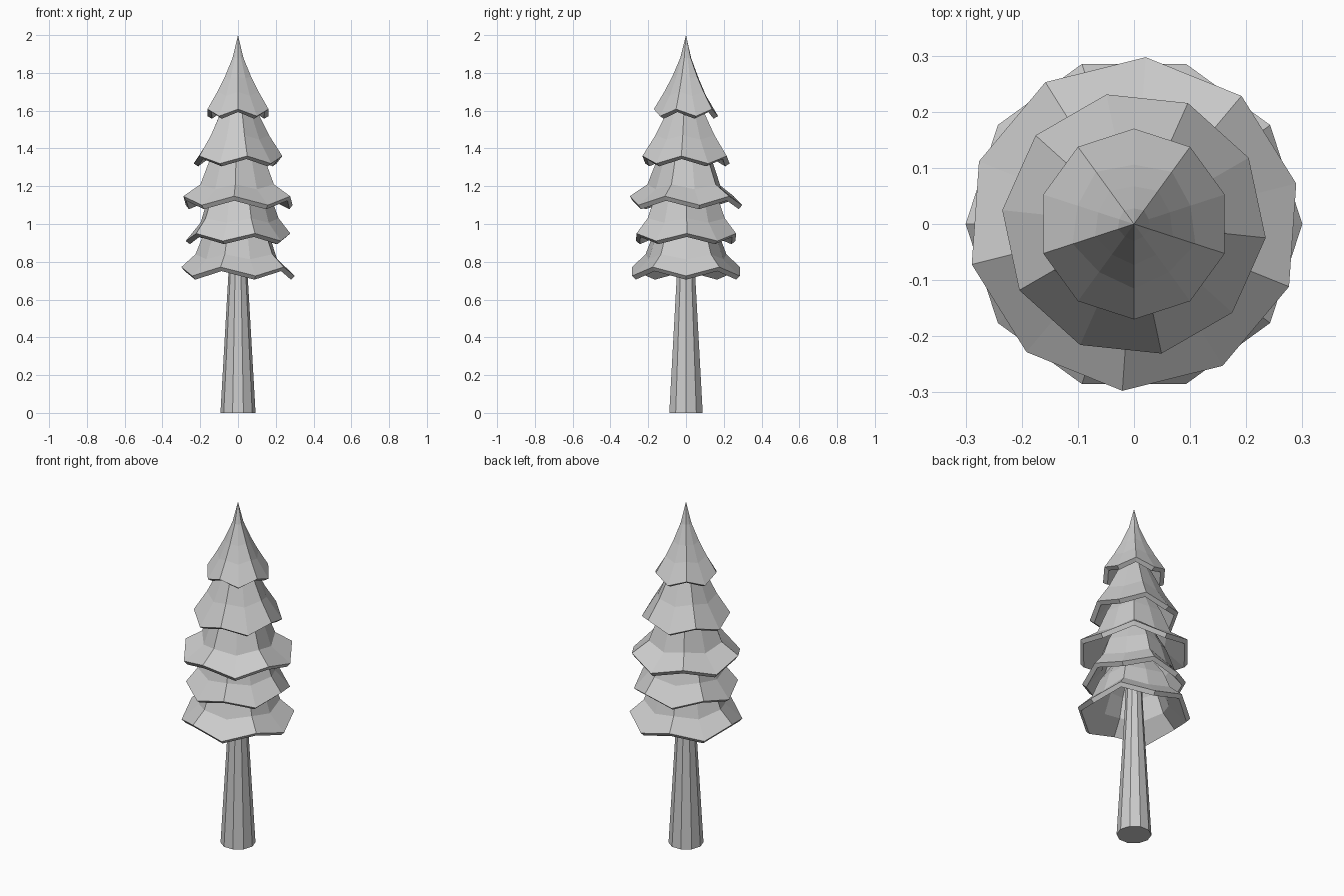
import bpy, bmesh
from math import cos, sin, radians, pi

if "Cube" in bpy.data.objects:
    bpy.data.objects.remove(bpy.data.objects["Cube"])


def make_object(name, bm):
    bmesh.ops.recalc_face_normals(bm, faces=bm.faces[:])
    me = bpy.data.meshes.new(name)
    bm.to_mesh(me)
    bm.free()
    ob = bpy.data.objects.new(name, me)
    bpy.context.collection.objects.link(ob)
    return ob


def bridge(bm, a, b):
    n = len(a)
    for i in range(n):
        j = (i + 1) % n
        bm.faces.new((a[i], b[i], b[j], a[j]))


def foliage(name, angle, profile, drop):
    """Ten-sided skirt: five sharp ridges, drooping points between them.
    profile runs from the tip down to the rim as (radius, ridge height)."""
    bm = bmesh.new()
    tip = bm.verts.new((0, 0, profile[0][1]))
    prev = None
    last = len(profile) - 1
    for k, (r, z) in enumerate(profile[1:], 1):
        ring = []
        for i in range(10):
            a = radians(angle + 36 * i)
            low = i % 2
            rr = r * (0.92 if low and k < last else 1)
            zz = z - (drop * (k / last) ** 2 if low else 0)
            ring.append(bm.verts.new((rr * cos(a), rr * sin(a), zz)))
        if prev:
            bridge(bm, prev, ring)
        else:
            for i in range(10):
                bm.faces.new((tip, ring[i], ring[(i + 1) % 10]))
        prev = ring
    # make normals point outward so the thickness goes inward
    bm.normal_update()
    ob = make_object(name, bm)
    if ob.data.polygons[0].normal.z < 0:
        ob.data.flip_normals()
    mod = ob.modifiers.new("thickness", "SOLIDIFY")
    mod.thickness = 0.028
    mod.offset = -1
    return ob


# Trunk, tapered and running up inside the foliage
bm = bmesh.new()
rings = []
for r, z in ((0.093, 0), (0.05, 0.75), (0.035, 1.1)):
    rings.append([bm.verts.new((r * cos(pi * i / 5), r * sin(pi * i / 5), z))
                  for i in range(10)])
for a, b in zip(rings, rings[1:]):
    bridge(bm, a, b)
bm.faces.new(rings[0])
bm.faces.new(rings[-1])
make_object("trunk", bm)

# Foliage tiers from the bottom up
foliage("foliage_bottom", -108,
        [(0, 1.13), (0.10, 1.06), (0.185, 0.94), (0.225, 0.84), (0.30, 0.772)], 0.047)
foliage("foliage_lower", -71,
        [(0, 1.34), (0.10, 1.27), (0.175, 1.14), (0.215, 1.03), (0.277, 0.95)], 0.04)
foliage("foliage_middle", -94,
        [(0, 1.56), (0.08, 1.48), (0.15, 1.35), (0.205, 1.21), (0.298, 1.147)], 0.047)
foliage("foliage_upper", -78,
        [(0, 1.78), (0.05, 1.70), (0.10, 1.60), (0.165, 1.47), (0.236, 1.36)], 0.04)
foliage("foliage_top", -90,
        [(0, 2.0), (0.03, 1.88), (0.073, 1.78), (0.115, 1.70), (0.17, 1.608)], 0.037)
